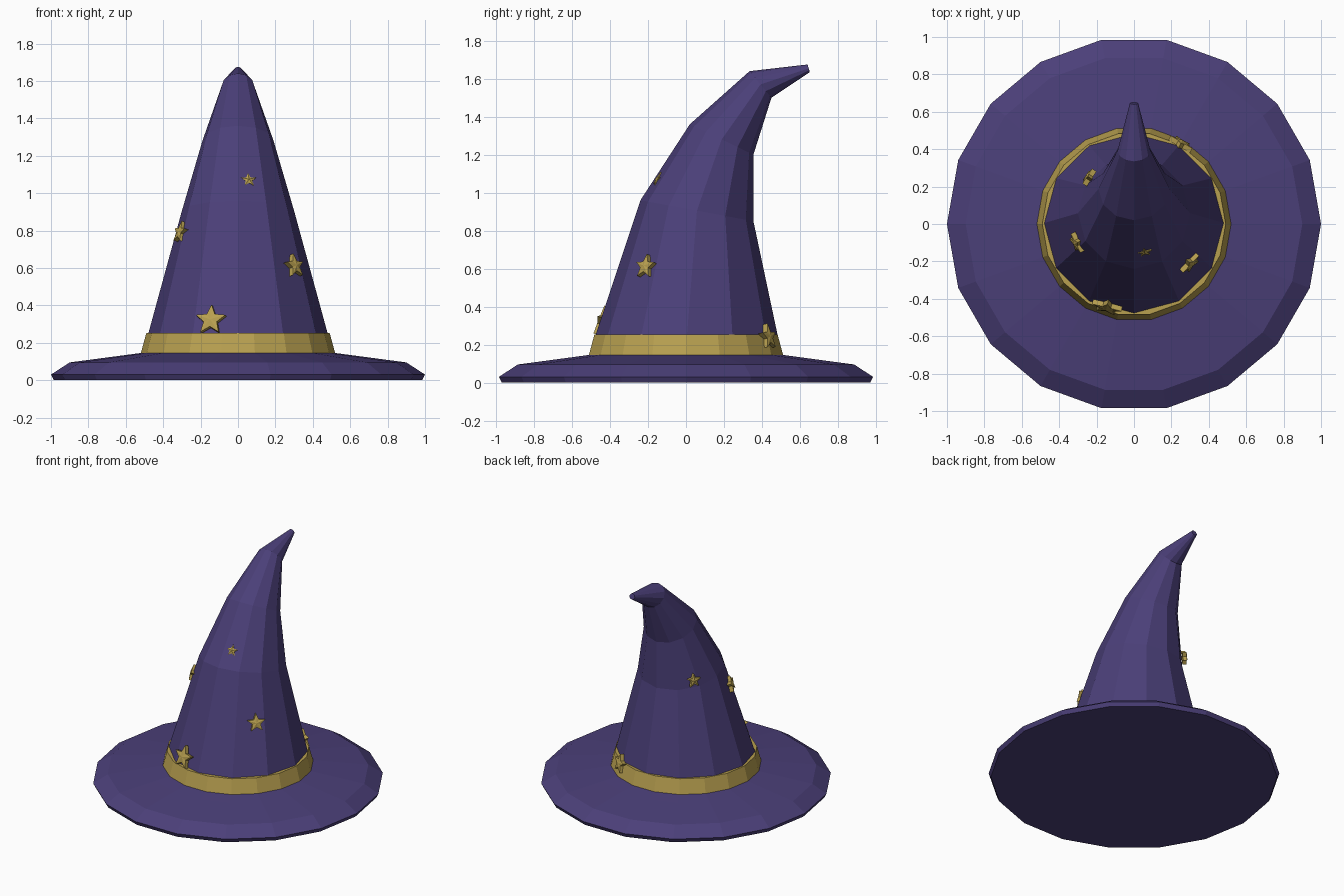
import bpy, bmesh
from math import sin, cos, pi, tau
from mathutils import Vector, Matrix

if "Cube" in bpy.data.objects:
    bpy.data.objects.remove(bpy.data.objects["Cube"])


def material(name, rgb):
    m = bpy.data.materials.new(name)
    m.diffuse_color = (*rgb, 1)
    m.use_nodes = True
    m.node_tree.nodes["Principled BSDF"].inputs["Base Color"].default_value = m.diffuse_color
    return m


PURPLE = material("purple felt", (0.07, 0.05, 0.19))
GOLD = material("gold", (0.48, 0.35, 0.08))


def finish(bm, name, mat):
    bmesh.ops.recalc_face_normals(bm, faces=bm.faces)
    me = bpy.data.meshes.new(name)
    bm.to_mesh(me)
    bm.free()
    me.materials.append(mat)
    ob = bpy.data.objects.new(name, me)
    bpy.context.collection.objects.link(ob)
    return ob


def loft(name, rings, sides, mat):
    """Each ring: front (y, z), back (y, z), half width in x. Ends are capped."""
    bm = bmesh.new()
    loops = []
    for (fy, fz), (by, bz), rx in rings:
        loop = []
        for i in range(sides):
            a = tau * i / sides
            t = (sin(a) + 1) / 2
            loop.append(bm.verts.new((rx * cos(a), fy + (by - fy) * t, fz + (bz - fz) * t)))
        loops.append(loop)
    for lo, hi in zip(loops, loops[1:]):
        for i in range(sides):
            j = (i + 1) % sides
            bm.faces.new((lo[i], lo[j], hi[j], hi[i]))
    bm.faces.new(loops[0])
    bm.faces.new(loops[-1])
    return finish(bm, name, mat)


def flat_ring(r, z):
    return ((-r, z), (r, z), r)


def star(name, pos, normal, r, depth=0.014):
    """Five-pointed star with a slightly raised centre, facing along normal."""
    bm = bmesh.new()
    rims = []
    for z in (-depth, depth):
        rims.append([bm.verts.new(((r if i % 2 == 0 else r * 0.45) * cos(pi / 2 + i * pi / 5),
                                   (r if i % 2 == 0 else r * 0.45) * sin(pi / 2 + i * pi / 5), z))
                     for i in range(10)])
    tip = bm.verts.new((0, 0, depth * 1.5))
    for i in range(10):
        j = (i + 1) % 10
        bm.faces.new((rims[0][i], rims[0][j], rims[1][j], rims[1][i]))
        bm.faces.new((rims[1][i], rims[1][j], tip))
    bm.faces.new(rims[0])
    n = Vector(normal).normalized()
    side = Vector((0, 0, 1)).cross(n).normalized()
    up = n.cross(side)
    rot = Matrix((side, up, n)).transposed().to_4x4()
    bm.transform(Matrix.Translation(pos) @ rot)
    return finish(bm, name, GOLD)


# Wide brim
loft("brim", [flat_ring(r, z) for r, z in
              ((0.985, 0), (1.0, 0.03), (0.9, 0.095), (0.62, 0.132), (0.5, 0.148))], 18, PURPLE)

# Bent crown
loft("crown", [((-0.52, 0.12), (0.51, 0.12), 0.515),
               ((-0.24, 0.96), (0.355, 0.85), 0.30),
               ((0.02, 1.36), (0.355, 1.20), 0.19),
               ((0.335, 1.64), (0.45, 1.50), 0.088),
               ((0.64, 1.675), (0.652, 1.635), 0.022)], 12, PURPLE)

# Hat band
loft("hat_band", [flat_ring(0.522, 0.135), flat_ring(0.49, 0.252)], 18, GOLD)

# Stars: position, facing direction, radius
stars = [((-0.145, -0.442, 0.32), (-0.25, -1, 0.33), 0.085),
         ((0.30, -0.21, 0.61), (0.75, -0.7, 0.3), 0.066),
         ((-0.305, -0.10, 0.79), (-0.88, -0.45, 0.3), 0.06),
         ((0.055, -0.142, 1.065), (0.2, -1, 0.55), 0.042),
         ((0.25, 0.43, 0.24), (0.5, 0.85, 0.2), 0.07),
         ((-0.24, 0.25, 0.93), (-0.85, 0.55, 0.15), 0.05)]
for k, (pos, normal, r) in enumerate(stars, 1):
    star(f"star_{k}", pos, normal, r)
